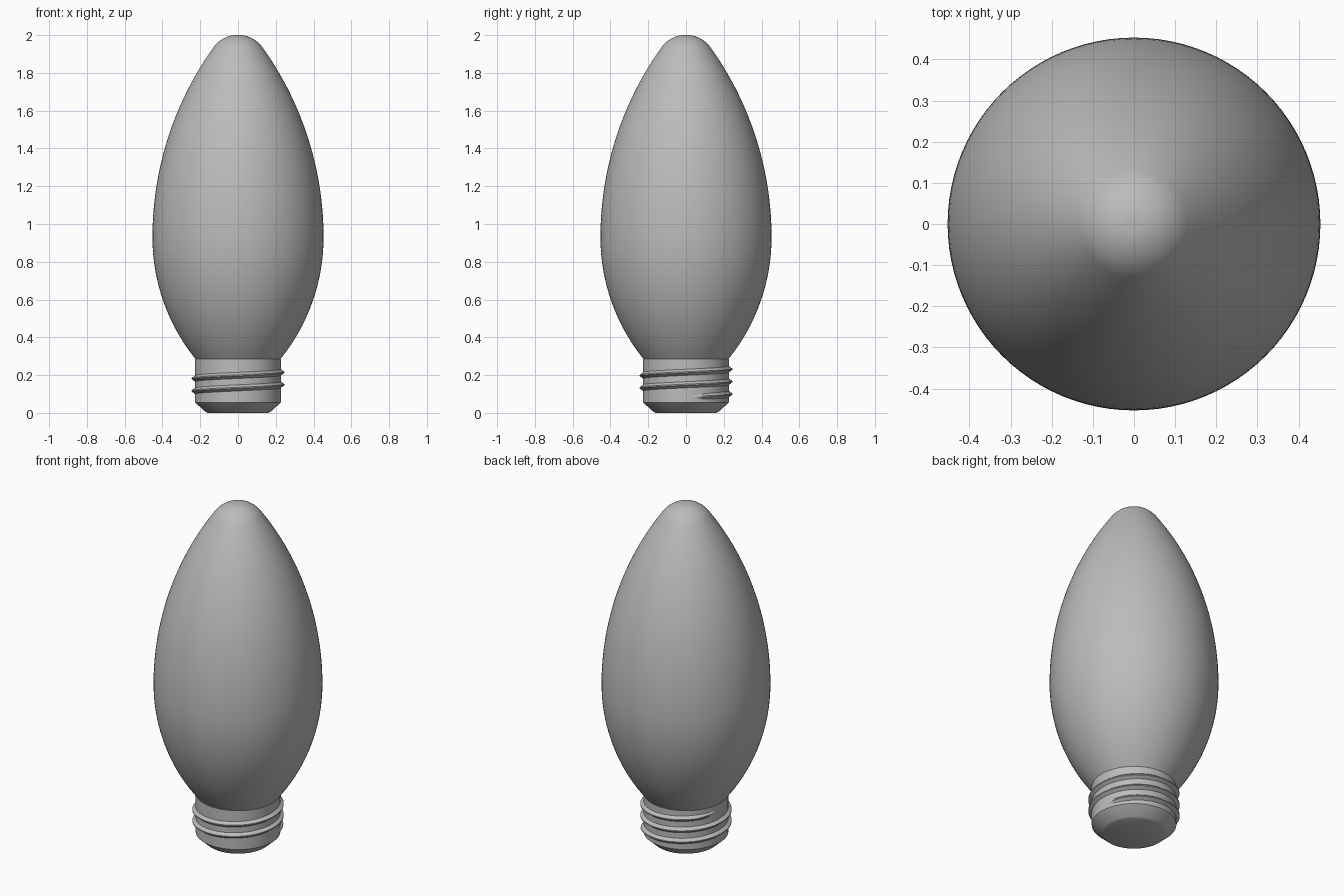
import bpy
import bmesh
from math import asin, cos, sin, sqrt, pi, radians

cube = bpy.data.objects.get("Cube")
if cube:
    bpy.data.objects.remove(cube, do_unlink=True)

grey = bpy.data.materials.new("plain grey")
grey.use_nodes = True
COLOUR = (0.5, 0.5, 0.5, 1)
grey.diffuse_color = COLOUR
grey.node_tree.nodes["Principled BSDF"].inputs["Base Color"].default_value = COLOUR


def finish(name, bm, angle):
    bmesh.ops.recalc_face_normals(bm, faces=bm.faces)
    mesh = bpy.data.meshes.new(name)
    bm.to_mesh(mesh)
    bm.free()
    mesh.materials.append(grey)
    obj = bpy.data.objects.new(name, mesh)
    bpy.context.collection.objects.link(obj)
    bpy.ops.object.select_all(action="DESELECT")
    obj.select_set(True)
    bpy.context.view_layer.objects.active = obj
    bpy.ops.object.shade_smooth_by_angle(angle=radians(angle))
    return obj


def lathe(name, profile, angle=35, steps=96):
    """Spin a list of (radius, height) points around the z axis."""
    bm = bmesh.new()
    verts = [bm.verts.new((r, 0, z)) for r, z in profile]
    edges = [bm.edges.new(pair) for pair in zip(verts, verts[1:])]
    bmesh.ops.spin(bm, geom=verts + edges, cent=(0, 0, 0), axis=(0, 0, 1),
                   angle=2 * pi, steps=steps, use_merge=True)
    bmesh.ops.remove_doubles(bm, verts=bm.verts, dist=0.0001)
    return finish(name, bm, angle)


# Glass bulb: two circular arcs meeting at the widest point, with a round tip
BELLY_R, BELLY_Z = 0.453, 0.93
NECK_R, NECK_Z = 0.225, 0.285
TIP_R, TIP_Z = 0.13, 1.935


def arc(end_r, end_z, count):
    drop, rise = BELLY_R - end_r, end_z - BELLY_Z
    radius = (rise ** 2 + drop ** 2) / (2 * drop)
    points = []
    for i in range(count + 1):
        dz = rise * i / count
        points.append((BELLY_R - radius + sqrt(radius ** 2 - dz ** 2), BELLY_Z + dz))
    return points, asin(rise / radius)


lower, _ = arc(NECK_R, NECK_Z, 20)
upper, tilt = arc(TIP_R, TIP_Z, 28)
tip_radius = TIP_R / cos(tilt)
tip_centre = TIP_Z - tip_radius * sin(tilt)
tip = []
for i in range(1, 13):
    a = tilt + (pi / 2 - tilt) * i / 12
    tip.append((tip_radius * cos(a), min(2, tip_centre + tip_radius * sin(a))))
lathe("glass_bulb", lower[::-1] + upper[1:] + tip)

# Screw base: straight collar, bevelled foot and flat bottom
lathe("screw_base", [(0, 0), (0.16, 0), (0.173, 0.006), (0.227, 0.055),
                     (0.227, NECK_Z), (0, NECK_Z)], angle=25)

# Screw thread: triangular ridge swept along a helix, fading at both ends
PITCH, TURNS, START_Z, STEPS = 0.066, 2.5, 0.083, 240
bm = bmesh.new()
previous = None
for i in range(STEPS + 1):
    t = i / STEPS
    a = 2 * pi * TURNS * t
    z = START_Z + PITCH * TURNS * t
    fade = min(1, t * 20 + 0.05, (1 - t) * 20 + 0.05)
    section = [(0.222, -0.02), (0.222 + 0.023 * fade, -0.003),
               (0.222 + 0.023 * fade, 0.003), (0.222, 0.02)]
    ring = [bm.verts.new((r * cos(a), r * sin(a), z + dz)) for r, dz in section]
    if previous:
        for j in range(4):
            k = (j + 1) % 4
            bm.faces.new((previous[j], previous[k], ring[k], ring[j]))
    else:
        bm.faces.new(ring)
    previous = ring
bm.faces.new(previous)
finish("screw_thread", bm, 30)
